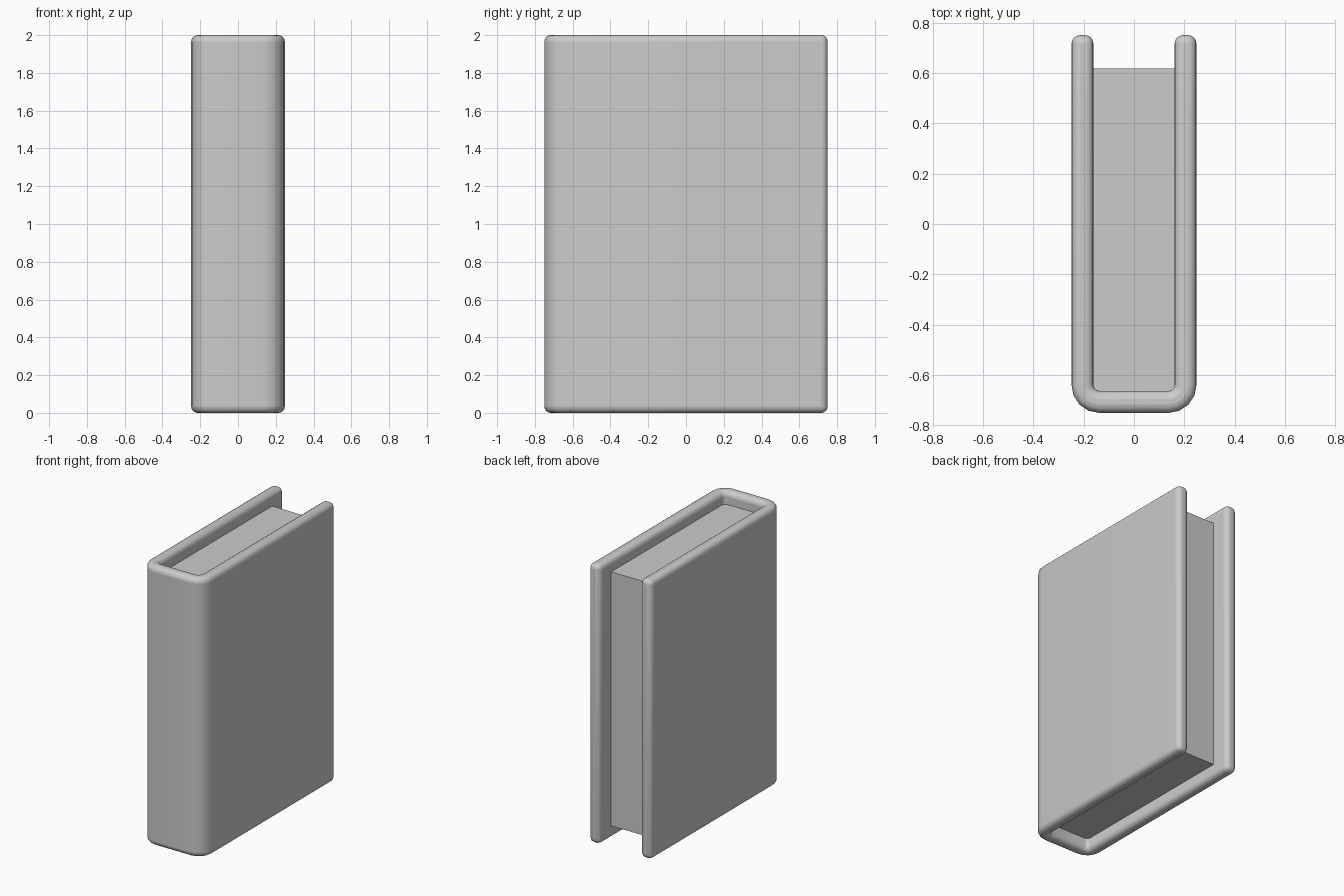
import bpy, bmesh, math

if "Cube" in bpy.data.objects:
    bpy.data.objects.remove(bpy.data.objects["Cube"])

HX, HY, H = 0.248, 0.75, 2.0      # cover half width, half depth, height
T = 0.087                         # cover thickness
R_OUT, R_IN, SEG = 0.11, 0.025, 4 # spine corner radii


def finish(name, bm):
    bmesh.ops.recalc_face_normals(bm, faces=bm.faces)
    me = bpy.data.meshes.new(name)
    bm.to_mesh(me)
    bm.free()
    ob = bpy.data.objects.new(name, me)
    bpy.context.collection.objects.link(ob)
    bpy.context.view_layer.objects.active = ob
    ob.select_set(True)
    return ob


def u_line(hx, y0, r):
    """U-shaped outline, open at the back, with rounded spine corners."""
    half = [(hx, HY)]
    for i in range(SEG + 1):
        a = math.pi / 2 * i / SEG
        half.append((hx - r + r * math.cos(a), y0 + r - r * math.sin(a)))
    return half + [(-x, y) for x, y in reversed(half)]


# Cover: two boards and the spine as one folded strip
bm = bmesh.new()
rings = []
for o, i in zip(u_line(HX, -HY, R_OUT), u_line(HX - T, -HY + T, R_IN)):
    rings.append([bm.verts.new(p) for p in
                  ((*o, 0), (*i, 0), (*i, H), (*o, H))])
for a, b in zip(rings, rings[1:]):
    for k in range(4):
        n = (k + 1) % 4
        bm.faces.new((a[k], a[n], b[n], b[k]))
bm.faces.new(rings[0])
bm.faces.new(rings[-1])
cover = finish("cover", bm)
bev = cover.modifiers.new("round_edges", 'BEVEL')
bev.width = 0.034
bev.segments = 4
bev.limit_method = 'ANGLE'
bev.angle_limit = math.radians(50)
bev.use_clamp_overlap = False
bpy.ops.object.shade_smooth_by_angle(angle=math.radians(50))
cover.select_set(False)

# Page block, recessed at top, bottom and fore edge
Y0, Y1, Z0, Z1 = -HY + T - 0.005, 0.617, 0.09, 1.91
bm = bmesh.new()
bmesh.ops.create_cube(bm, size=1)
for v in bm.verts:
    v.co.x *= 2 * (HX - T) + 0.006
    v.co.y = Y0 if v.co.y < 0 else Y1
    v.co.z = Z0 if v.co.z < 0 else Z1
finish("page_block", bm)
